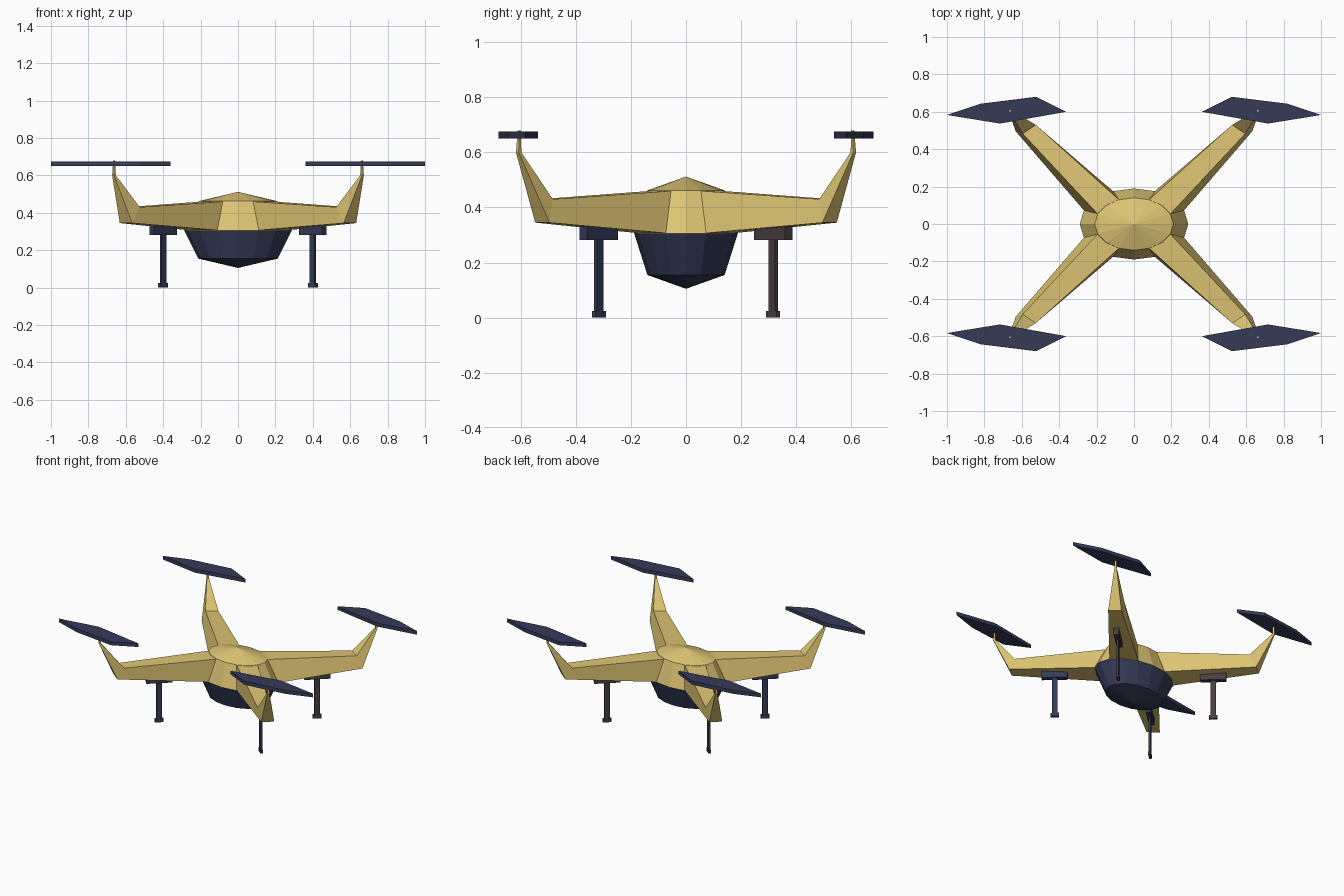
import bpy, bmesh, math
from mathutils import Matrix, Vector

if "Cube" in bpy.data.objects:
    bpy.data.objects.remove(bpy.data.objects["Cube"])


def material(name, rgb):
    def lin(c):
        c /= 255
        return c / 12.92 if c <= 0.04045 else ((c + 0.055) / 1.055) ** 2.4
    m = bpy.data.materials.new(name)
    m.diffuse_color = (*[lin(c) for c in rgb], 1)
    m.use_nodes = True
    m.node_tree.nodes["Principled BSDF"].inputs["Base Color"].default_value = m.diffuse_color
    return m


GOLD = material("gold", (222, 197, 115))
NAVY = material("navy", (53, 59, 87))
BROWN = material("dark_brown", (72, 62, 65))


def finish(name, bm, mat):
    bmesh.ops.recalc_face_normals(bm, faces=bm.faces)
    me = bpy.data.meshes.new(name)
    bm.to_mesh(me)
    bm.free()
    me.materials.append(mat)
    ob = bpy.data.objects.new(name, me)
    bpy.context.collection.objects.link(ob)
    return ob


def loft(name, loops, mat, mirror=(1, 1)):
    """Skin equal-length loops of points; a one-point loop closes to an apex."""
    bm = bmesh.new()
    rings = [[bm.verts.new((x * mirror[0], y * mirror[1], z)) for x, y, z in loop]
             for loop in loops]
    for a, b in zip(rings, rings[1:]):
        n = max(len(a), len(b))
        for i in range(n):
            j = (i + 1) % n
            if len(b) == 1:
                bm.faces.new((a[i], a[j], b[0]))
            else:
                bm.faces.new((a[i], a[j], b[j], b[i]))
    for ring in (rings[0], rings[-1]):
        if len(ring) > 2:
            bm.faces.new(ring)
    return finish(name, bm, mat)


def ellipse(rx, ry, z, n=16):
    return [(rx * math.cos(2 * math.pi * i / n), ry * math.sin(2 * math.pi * i / n), z)
            for i in range(n)]


def square(x, y, z, r):
    # corners ordered like the arm sections below
    return [(x - r * 1.4, y, z), (x, y - r * 1.4, z), (x + r * 1.4, y, z), (x, y + r * 1.4, z)]


def boxes(name, specs, angle, centre, mat):
    """Stack of boxes (length, width, z0, z1) turned to follow an arm."""
    bm = bmesh.new()
    for length, width, z0, z1 in specs:
        m = (Matrix.Translation(Vector((*centre, (z0 + z1) / 2)))
             @ Matrix.Rotation(angle, 4, 'Z')
             @ Matrix.Diagonal((length, width, z1 - z0, 1)))
        bmesh.ops.create_cube(bm, size=1, matrix=m)
    return finish(name, bm, mat)


# Central hull with shallow domed lid, and the pod hanging below
loft("hull", [ellipse(.29, .19, .305), ellipse(.21, .14, .462), [(0, 0, .512)]], GOLD)
loft("pod", [ellipse(.288, .188, .306), ellipse(.212, .14, .155), [(0, 0, .105)]], NAVY)

# Arm sections: top inner, top outer, bottom outer, bottom inner
hub = [(.08, .129, .46), (.194, .054, .46), (.268, .073, .307), (.111, .175, .307)]
elbow = [(.525, .53, .43), (.595, .483, .43), (.632, .495, .345), (.565, .547, .345)]
neck = square(.663, .607, .60, .007)
tip = square(.662, .605, .68, .004)

# Rotor outline
blade = [(.362, .60), (.524, .68), (.82, .643), (1.0, .583), (.717, .537)]

for sx, side in ((1, "right"), (-1, "left")):
    for sy, end in ((1, "back"), (-1, "front")):
        tag = f"{end}_{side}"
        loft(f"arm_{tag}", [hub, elbow, neck, tip], GOLD, (sx, sy))
        loft(f"rotor_{tag}", [[(x, y, z) for x, y in blade] for z in (.65, .675)],
             NAVY, (sx, sy))
        # Landing leg: bracket, thin strut and foot
        boxes(f"landing_leg_{tag}",
              [(.168, .035, .282, .335), (.036, .013, .01, .30), (.056, .018, 0, .024)],
              math.atan2(.605 * sy, .66 * sx), (.40 * sx, .316 * sy),
              BROWN if sy > 0 else NAVY)
